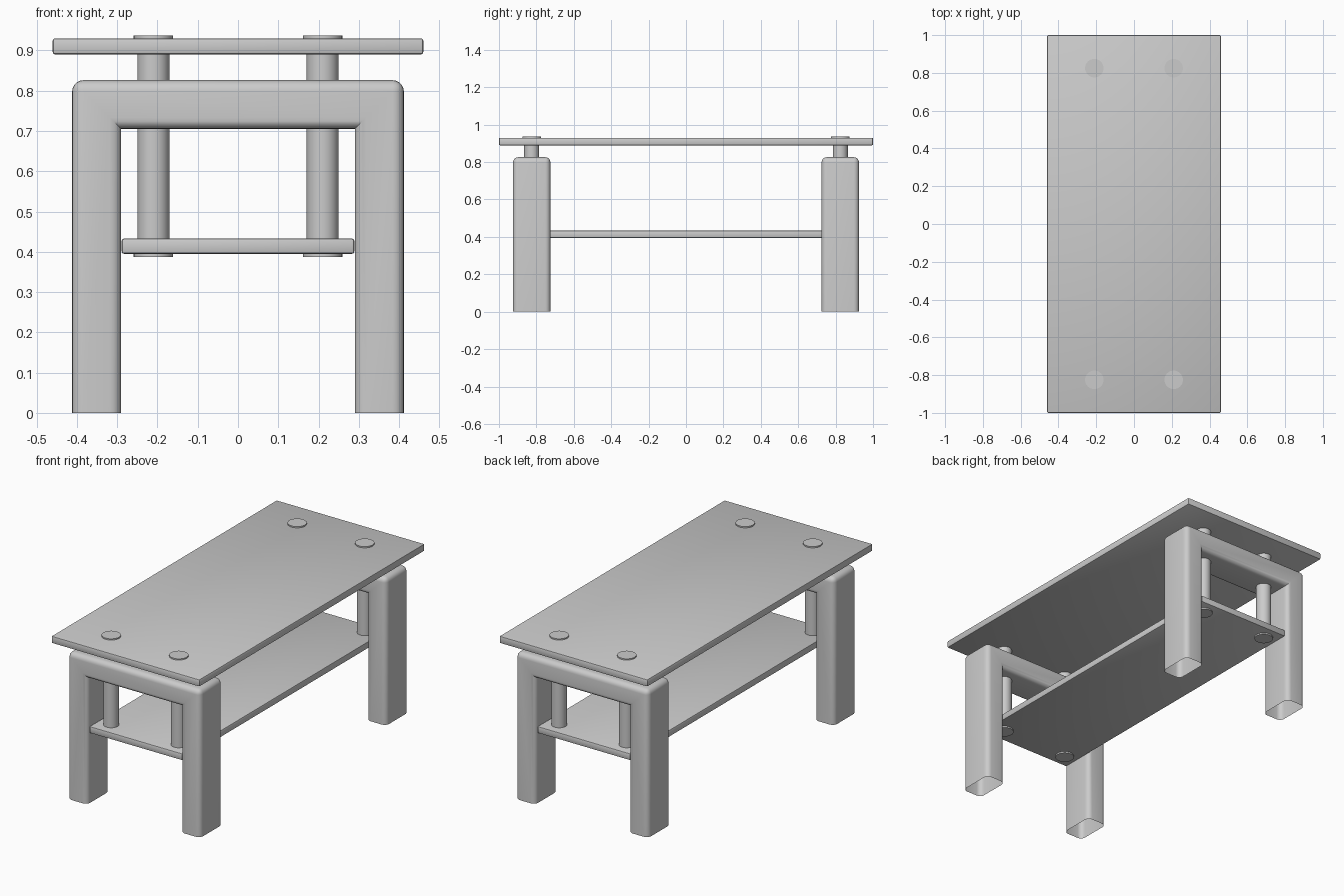
import bpy, bmesh, math

if "Cube" in bpy.data.objects:
    bpy.data.objects.remove(bpy.data.objects["Cube"])


def finish(bm, name):
    me = bpy.data.meshes.new(name)
    bmesh.ops.recalc_face_normals(bm, faces=bm.faces)
    bm.to_mesh(me)
    bm.free()
    ob = bpy.data.objects.new(name, me)
    bpy.context.collection.objects.link(ob)
    bpy.ops.object.select_all(action='DESELECT')
    ob.select_set(True)
    bpy.context.view_layer.objects.active = ob
    bpy.ops.object.shade_smooth_by_angle(angle=math.radians(35))
    return ob


def plate(name, hx, hy, z0, z1):
    bm = bmesh.new()
    bmesh.ops.create_cube(bm, size=1)
    for v in bm.verts:
        v.co = (v.co.x * 2 * hx, v.co.y * 2 * hy, z0 + (v.co.z + 0.5) * (z1 - z0))
    bmesh.ops.bevel(bm, geom=bm.edges[:], offset=0.006, segments=2,
                    profile=0.5, affect='EDGES')
    return finish(bm, name)


def leg_frame(name, yc):
    # U-shaped arch extruded in y, rounded, open at the feet
    xo, xi, zt, zi, hy = 0.412, 0.29, 0.826, 0.705, 0.10
    left = [(-xo, 0), (-xo, zt), (-xi, zi), (-xi, 0)]
    mid = [(-xo, zt), (xo, zt), (xi, zi), (-xi, zi)]
    right = [(xo, zt), (xo, 0), (xi, 0), (xi, zi)]
    bm = bmesh.new()
    faces = [bm.faces.new([bm.verts.new((x, yc - hy, z)) for x, z in quad])
             for quad in (left, mid, right)]
    bmesh.ops.remove_doubles(bm, verts=bm.verts[:], dist=1e-4)
    ext = bmesh.ops.extrude_face_region(bm, geom=bm.faces[:], use_keep_orig=True)
    for v in ext['geom']:
        if isinstance(v, bmesh.types.BMVert):
            v.co.y += 2 * hy
    bmesh.ops.recalc_face_normals(bm, faces=bm.faces[:])

    def on_floor(e):
        return all(v.co.z < 1e-4 for v in e.verts)

    # round every convex edge except the feet
    rim = [e for e in bm.edges if not on_floor(e) and len(e.link_faces) == 2
           and e.is_convex and e.calc_face_angle() > 0.5]
    bmesh.ops.bevel(bm, geom=rim, offset=0.028, segments=5,
                    profile=0.5, affect='EDGES')
    feet = [f for f in bm.faces if all(v.co.z < 1e-4 for v in f.verts)]
    bmesh.ops.delete(bm, geom=feet, context='FACES')
    return finish(bm, name)


def cylinder(name, x, y, z0, z1, r):
    bm = bmesh.new()
    bmesh.ops.create_cone(bm, cap_ends=True, segments=32, radius1=r, radius2=r,
                          depth=z1 - z0)
    bmesh.ops.translate(bm, verts=bm.verts[:], vec=(x, y, (z0 + z1) / 2))
    return finish(bm, name)


# Table top and lower shelf
plate("table_top", 0.46, 1.0, 0.89, 0.93)
plate("lower_shelf", 0.289, 0.907, 0.395, 0.433)

# Arched leg frames, posts and end caps
for sy, end in ((-1, "front"), (1, "back")):
    leg_frame(end + "_leg_frame", sy * 0.825)
    for sx, side in ((-1, "left"), (1, "right")):
        tag = f"{end}_{side}"
        x, y = sx * 0.21, sy * 0.825
        cylinder(tag + "_post", x, y, 0.395, 0.93, 0.04)
        cylinder(tag + "_upper_cap", x, y, 0.925, 0.937, 0.049)
        cylinder(tag + "_lower_cap", x, y, 0.387, 0.40, 0.049)
